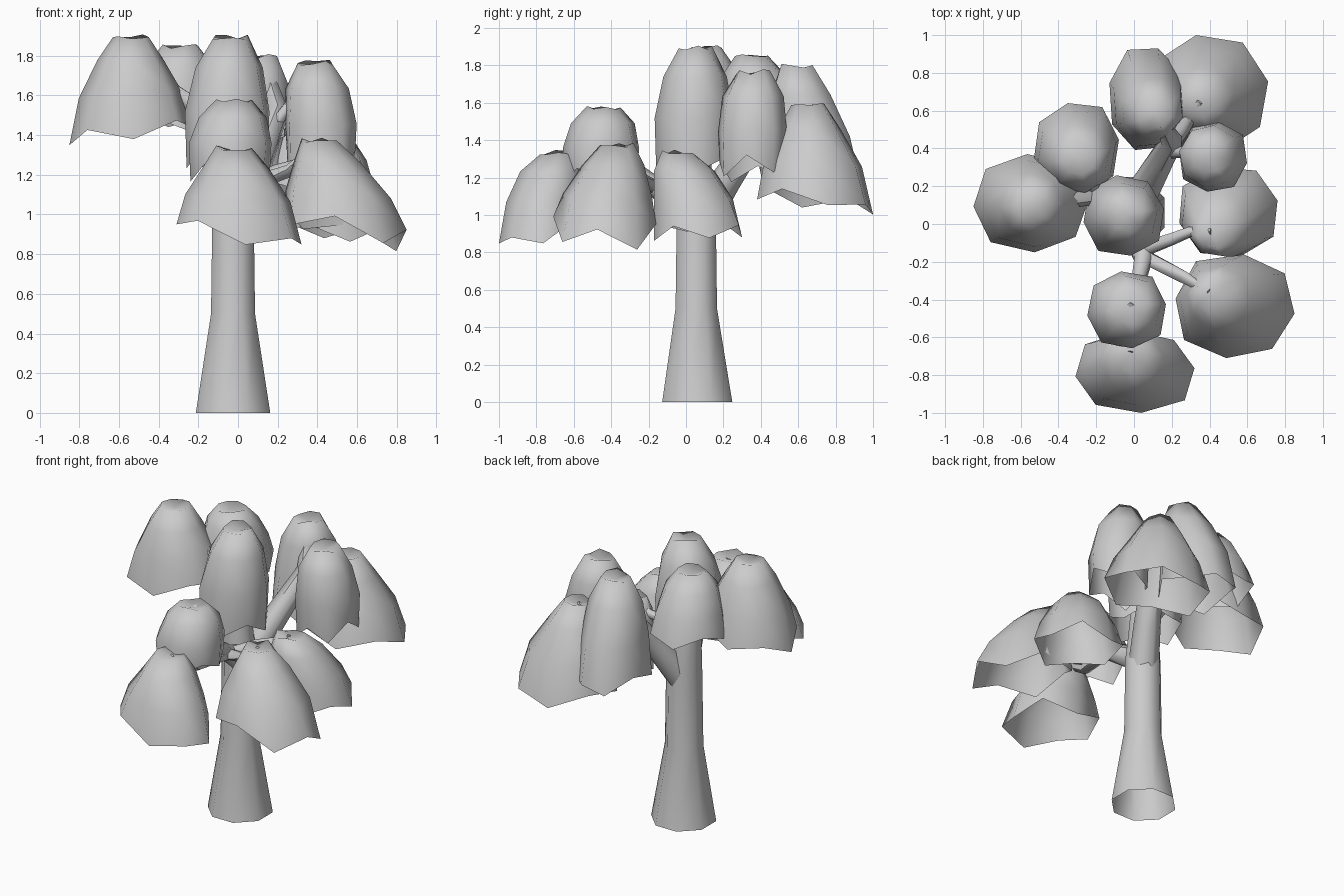
import bpy, bmesh, math, random
from mathutils import Vector

if "Cube" in bpy.data.objects:
    bpy.data.objects.remove(bpy.data.objects["Cube"])

random.seed(4)
grey = bpy.data.materials.new("light_grey")
grey.diffuse_color = (0.6, 0.6, 0.6, 1)
grey.use_nodes = True
grey.node_tree.nodes["Principled BSDF"].inputs["Base Color"].default_value = grey.diffuse_color
SIDES = 8


def finish(name, bm, angle=60):
    bmesh.ops.recalc_face_normals(bm, faces=bm.faces)
    me = bpy.data.meshes.new(name)
    bm.to_mesh(me)
    bm.free()
    ob = bpy.data.objects.new(name, me)
    bpy.context.collection.objects.link(ob)
    me.materials.append(grey)
    bpy.ops.object.select_all(action='DESELECT')
    ob.select_set(True)
    bpy.context.view_layer.objects.active = ob
    bpy.ops.object.shade_smooth_by_angle(angle=math.radians(angle))
    return ob


def skin(bm, rings):
    """Join successive rings of points with quads; return the vertex rings."""
    vr = [[bm.verts.new(p) for p in r] for r in rings]
    for a, b in zip(vr, vr[1:]):
        n = len(a)
        for i in range(n):
            j = (i + 1) % n
            bm.faces.new((a[i], b[i], b[j], a[j]))
    return vr


def limb(name, path, radii, sides=SIDES, upright=False):
    """Tapered tube along a path, closed at the tip only."""
    pts = [Vector(p) for p in path]
    rings = []
    for k, p in enumerate(pts):
        d = pts[min(k + 1, len(pts) - 1)] - pts[max(k - 1, 0)]
        if upright:
            d = Vector((0, 0, 1))
        d.normalize()
        ref = Vector((1, 0, 0)) if abs(d.x) < 0.8 else Vector((0, 1, 0))
        u = (ref - d * ref.dot(d)).normalized()
        v = d.cross(u)
        rings.append([p + radii[k] * (u * math.cos(t) + v * math.sin(t))
                      for t in (2 * math.pi * (i + 0.5) / sides for i in range(sides))])
    bm = bmesh.new()
    vr = skin(bm, rings)
    bm.faces.new(vr[-1])
    return finish(name, bm)


def clump(name, ax, ay, top, cx, cy, rx, ry, low, sx, sy):
    """Open bell of leaves: dished top, rounded shoulder, flared ragged rim."""
    phase = random.uniform(0, 0.7)
    rings = [[], [], [], []]
    h = top - low
    narrow = max(rx, ry) < 0.23
    for i in range(SIDES):
        t = 2 * math.pi * i / SIDES + phase
        c, s = math.cos(t), math.sin(t)
        f = random.uniform(1.03, 1.1)
        ex = max(-1, min(1, c * f))
        ey = max(-1, min(1, s * f))
        z = low + sx * c + sy * s + (0.035 if i % 2 else -0.035) + random.uniform(-0.02, 0.02)
        rim = Vector((cx + rx * ex, cy + ry * ey, z))
        rings[0].append(Vector((ax + 0.09 * c, ay + 0.09 * s, top - random.uniform(0, 0.03))))
        r = 0.172 if narrow else 0.168
        sh = Vector((ax + (cx - ax) * 0.3 + min(r, rx * 0.9) * c,
                     ay + (cy - ay) * 0.3 + min(r, ry * 0.9) * s, top - 0.27 * h))
        rings[1].append(sh)
        mid = sh.lerp(rim, 0.95 if narrow else 0.66)
        mid.z = top - 0.62 * h + 0.4 * (sx * c + sy * s)
        rings[2].append(mid)
        if narrow:
            # slim clumps draw in a little at the rim
            rim.x = cx + (rim.x - cx) * 0.95
            rim.y = cy + (rim.y - cy) * 0.95
        rings[3].append(rim)
    bm = bmesh.new()
    vr = skin(bm, rings)
    hub = bm.verts.new((ax, ay, top - 0.04))
    for i in range(SIDES):
        bm.faces.new((hub, vr[0][i], vr[0][(i + 1) % SIDES]))
    return finish(name, bm, 100)


# Trunk, flared at the foot and open underneath
limb("trunk",
     [(-.025, .06, 0), (-.025, .055, .5), (-.025, .055, 1.0), (-.035, .05, 1.2), (-.05, .05, 1.86)],
     [.203, .12, .113, .097, .05], upright=True)

# Branches and twigs: path, radii
branches = {
    "back_branch": ([(-.015, .07, .95), (.07, .21, 1.18), (.2, .44, 1.52), (.13, .57, 1.76)],
                    [.095, .082, .06, .03]),
    "back_right_twig": ([(.16, .38, 1.42), (.26, .38, 1.55), (.39, .36, 1.73)], [.035, .03, .02]),
    "far_back_twig": ([(.2, .43, 1.42), (.27, .52, 1.47), (.35, .65, 1.56)], [.045, .038, .02]),
    "front_branch": ([(-.02, .03, 1.04), (.05, -.18, 1.16), (.02, -.32, 1.28), (-.02, -.44, 1.55)],
                     [.08, .055, .04, .025]),
    "right_twig": ([(.03, -.14, 1.13), (.2, -.08, 1.22), (.3, -.04, 1.25), (.41, -.04, 1.31)],
                   [.045, .035, .03, .018]),
    "front_right_twig": ([(.05, -.17, 1.15), (.26, -.28, 1.22), (.4, -.36, 1.35)], [.04, .033, .018]),
    "front_twig": ([(.05, -.2, 1.16), (.01, -.45, 1.17), (-.02, -.68, 1.31)], [.04, .035, .018]),
    "left_branch": ([(-.04, .06, 1.3), (-.24, .14, 1.56), (-.4, .12, 1.68), (-.52, .1, 1.87)],
                    [.06, .045, .035, .02]),
    "back_left_twig": ([(-.18, .12, 1.48), (-.25, .26, 1.62), (-.28, .34, 1.82)], [.04, .032, .018]),
}
for name, (path, radii) in branches.items():
    limb(name, path, radii, 6)

# Leaf clumps: apex x, y, z, rim centre x, y, rim radii, rim height, rim slope x, y
clumps = {
    "top_clump": (-.04, .05, 1.91, -.055, .045, .215, .215, 1.28, 0, 0),
    "left_clump": (-.54, .1, 1.91, -.545, .11, .305, .26, 1.42, .05, 0),
    "back_left_clump": (-.29, .35, 1.86, -.305, .395, .225, .245, 1.47, 0, 0),
    "back_clump": (.11, .59, 1.81, .065, .66, .195, .27, 1.2, 0, -.03),
    "far_back_clump": (.35, .65, 1.6, .395, .69, .315, .31, 1.08, 0, -.05),
    "back_right_clump": (.39, .36, 1.78, .42, .355, .18, .185, 1.24, .03, 0),
    "right_clump": (.42, -.04, 1.35, .5, .065, .26, .235, .92, -.02, 0),
    "front_right_clump": (.41, -.37, 1.39, .535, -.435, .315, .275, .93, -.06, -.02),
    "front_clump": (-.02, -.69, 1.35, .005, -.785, .315, .215, .92, -.05, .03),
    "front_upper_clump": (-.02, -.44, 1.59, -.04, -.455, .21, .205, 1.22, 0, 0),
}
for name, values in clumps.items():
    clump(name, *values)
